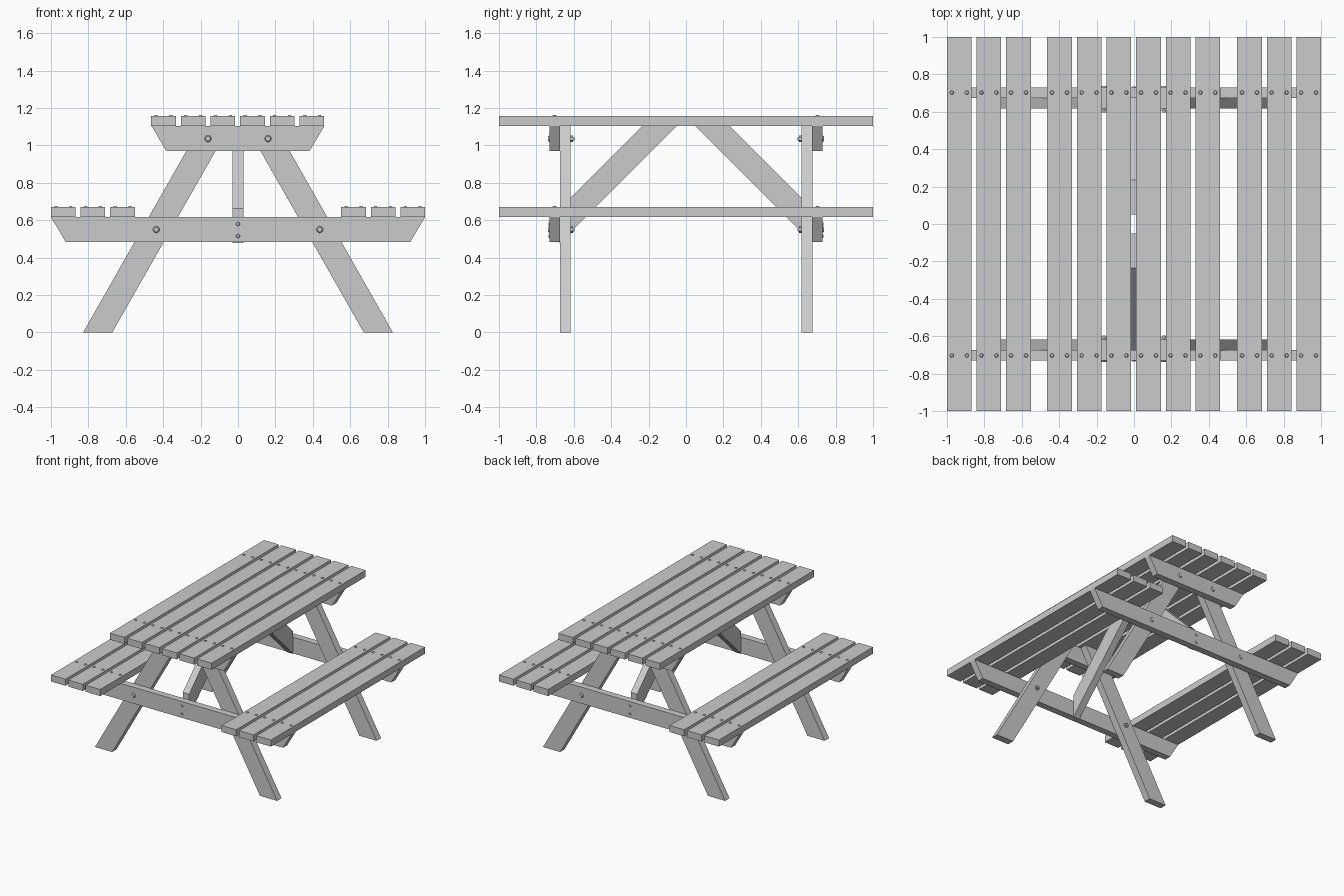
import bpy
import bmesh
from math import radians
from mathutils import Matrix, Vector

cube = bpy.data.objects.get("Cube")
if cube:
    bpy.data.objects.remove(cube, do_unlink=True)

grey = bpy.data.materials.new("plain grey")
grey.use_nodes = True
COLOUR = (0.6, 0.6, 0.6, 1)
grey.diffuse_color = COLOUR
grey.node_tree.nodes["Principled BSDF"].inputs["Base Color"].default_value = COLOUR


def finish(name, bm):
    bmesh.ops.recalc_face_normals(bm, faces=bm.faces)
    mesh = bpy.data.meshes.new(name)
    bm.to_mesh(mesh)
    bm.free()
    mesh.materials.append(grey)
    obj = bpy.data.objects.new(name, mesh)
    bpy.context.collection.objects.link(obj)
    return obj


def plank(name, profile, start, depth):
    """Extrude a 3D outline along a depth vector."""
    bm = bmesh.new()
    face = bm.faces.new([bm.verts.new(Vector(p) + Vector(start)) for p in profile])
    ext = bmesh.ops.extrude_face_region(bm, geom=[face])
    verts = [v for v in ext["geom"] if isinstance(v, bmesh.types.BMVert)]
    bmesh.ops.translate(bm, verts=verts, vec=depth)
    return finish(name, bm)


def fastener(name, pos, axis, radius, height, sides, tip=0.7):
    """Short tapered cylinder standing on pos and pointing along axis."""
    bm = bmesh.new()
    turn = Vector((0, 0, 1)).rotation_difference(Vector(axis)).to_matrix().to_4x4()
    matrix = Matrix.Translation(pos) @ turn @ Matrix.Translation((0, 0, height / 2))
    bmesh.ops.create_cone(bm, cap_ends=True, segments=sides, radius1=radius,
                          radius2=radius * tip, depth=height, matrix=matrix)
    return finish(name, bm)


BOARD_W, BOARD_T = 0.132, 0.054
TABLE_Z, SEAT_Z = 1.103, 0.616
BEAM_H, BEAM_IN, BEAM_OUT = 0.134, 0.675, 0.73
LEG_IN, LEG_SLOPE = 0.617, 0.569


def board(name, x, z):
    outline = [(-BOARD_W / 2, 0, 0), (BOARD_W / 2, 0, 0),
               (BOARD_W / 2, 0, BOARD_T), (-BOARD_W / 2, 0, BOARD_T)]
    plank(name, outline, (x, -1, z), (0, 2, 0))
    # Two screws over each cross beam
    for y in (-0.703, 0.703):
        for dx in (-0.04, 0.04):
            fastener("board_screw", (x + dx, y, z + BOARD_T), (0, 0, 1),
                     0.011, 0.005, 10)


# Table top and the two seats
for i in range(6):
    board("table_board", -0.398 + i * 0.1585, TABLE_Z)
for side, name in ((-1, "right_seat_board"), (1, "left_seat_board")):
    for i in range(3):
        board(name, side * (0.934 - i * 0.158), SEAT_Z)

for s, end in ((-1, "front"), (1, "back")):
    # Cross beams with slanted ends
    for half, top, kind in ((0.462, TABLE_Z, "table"), (1.0, SEAT_Z, "seat")):
        low = half - 0.08
        outline = [(-half, 0, top), (half, 0, top),
                   (low, 0, top - BEAM_H), (-low, 0, top - BEAM_H)]
        plank(f"{end}_{kind}_beam", outline, (0, s * BEAM_IN, 0),
              (0, s * (BEAM_OUT - BEAM_IN), 0))

    # Splayed legs, bolted to both beams
    for m, side in ((-1, "right"), (1, "left")):
        shift = TABLE_Z * LEG_SLOPE
        outline = [(m * 0.672, 0, 0), (m * 0.828, 0, 0),
                   (m * (0.828 - shift), 0, TABLE_Z), (m * (0.672 - shift), 0, TABLE_Z)]
        plank(f"{end}_{side}_leg", outline, (0, s * LEG_IN, 0),
              (0, s * (BEAM_IN - LEG_IN), 0))
        for z in (0.55, 1.036):
            x = m * (0.75 - LEG_SLOPE * z)
            fastener("bolt_head", (x, s * BEAM_OUT, z), (0, s, 0), 0.018, 0.007, 16)
            fastener("bolt_nut", (x, s * LEG_IN, z), (0, -s, 0), 0.018, 0.012, 6, 1)
            fastener("bolt_end", (x, s * (LEG_IN - 0.012), z), (0, -s, 0),
                     0.01, 0.008, 12, 0.9)

    # Diagonal brace from the seat beam up to the table top
    outline = [(0, s * BEAM_IN, 0.478), (0, s * 0.05, TABLE_Z),
               (0, s * 0.235, TABLE_Z), (0, s * BEAM_IN, 0.663)]
    plank(f"{end}_brace", outline, (-0.029, 0, 0), (0.058, 0, 0))
    for z in (0.515, 0.58):
        fastener("brace_screw", (0, s * BEAM_OUT, z), (0, s, 0), 0.011, 0.005, 10)
